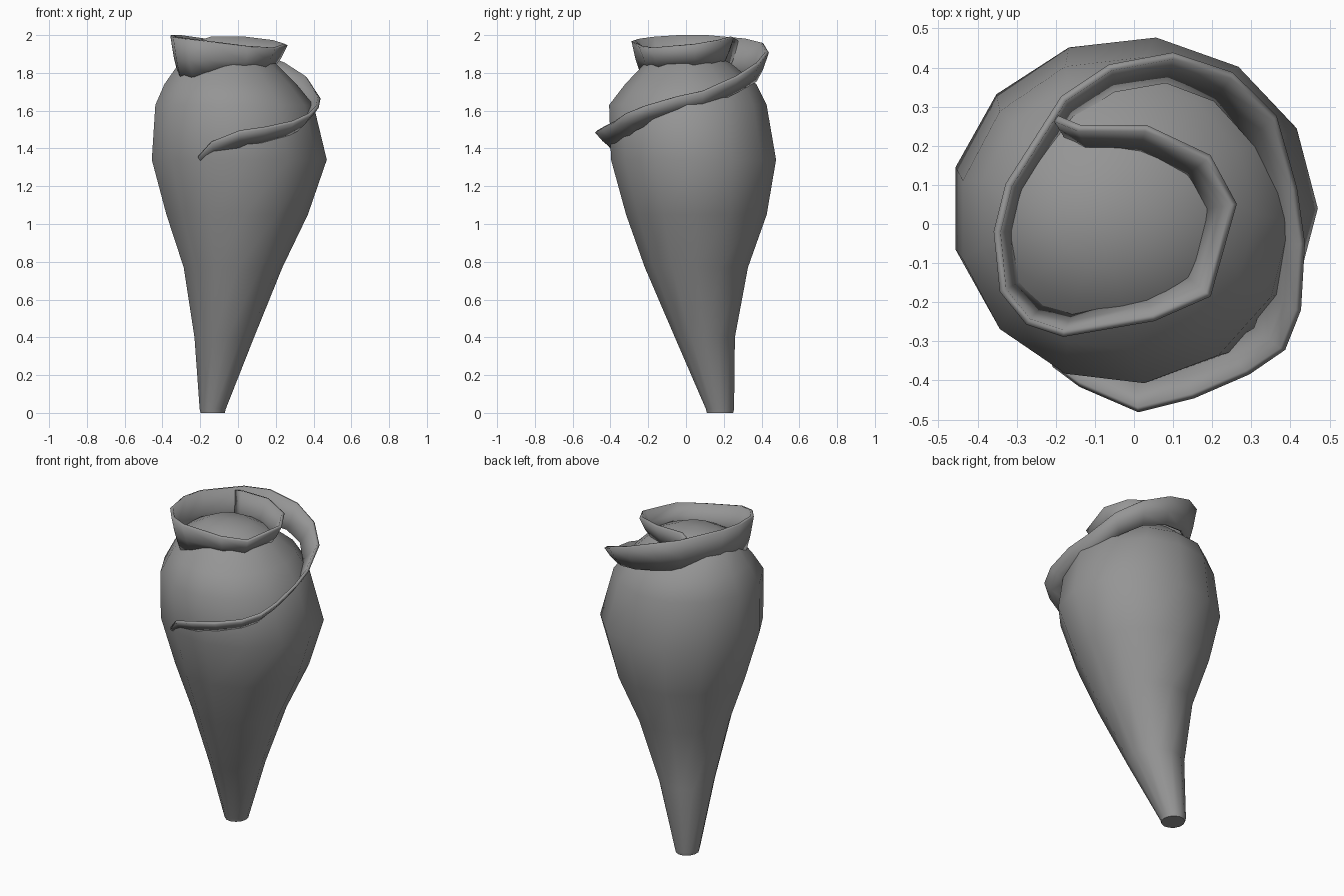
import bpy, bmesh, math
from mathutils import Vector

cube = bpy.data.objects.get("Cube")
if cube:
    bpy.data.objects.remove(cube)

# Single grey material
grey = bpy.data.materials.new("stone_grey")
grey.use_nodes = True
colour = (0.3, 0.3, 0.3, 1)
grey.diffuse_color = colour
grey.node_tree.nodes["Principled BSDF"].inputs["Base Color"].default_value = colour


def finish(name, bm, angle):
    """Turn a bmesh into a smooth shaded, coloured object."""
    bmesh.ops.recalc_face_normals(bm, faces=bm.faces)
    mesh = bpy.data.meshes.new(name)
    bm.to_mesh(mesh)
    bm.free()
    mesh.materials.append(grey)
    obj = bpy.data.objects.new(name, mesh)
    bpy.context.collection.objects.link(obj)
    bpy.ops.object.select_all(action='DESELECT')
    obj.select_set(True)
    bpy.context.view_layer.objects.active = obj
    bpy.ops.object.shade_smooth_by_angle(angle=math.radians(angle))
    return obj


def bridge(bm, a, b, closed):
    """Join two equal rows of vertices with quads."""
    n = len(a)
    for i in range(n if closed else n - 1):
        j = (i + 1) % n
        bm.faces.new((a[i], a[j], b[j], b[i]))


# Body: leaning tapered loft; rings are height, centre x, centre y, radius x, radius y
SIDES = 13
rings = [
    (0, -.135, .18, .065, .07), (.02, -.135, .18, .07, .075),
    (.4, -.075, .1, .16, .16), (.77, -.03, .055, .265, .275),
    (1.05, -.01, .055, .38, .375), (1.34, 0, .04, .47, .44),
    (1.63, -.025, .01, .425, .42), (1.74, -.045, .025, .355, .35),
    (1.85, -.06, .01, .26, .23), (1.91, -.07, .01, .13, .12),
]
bm = bmesh.new()
rows = []
for z, cx, cy, rx, ry in rings:
    turns = [math.tau * i / SIDES for i in range(SIDES)]
    rows.append([bm.verts.new((cx + rx * math.cos(t), cy + ry * math.sin(t), z))
                 for t in turns])
for low, high in zip(rows, rows[1:]):
    bridge(bm, low, high, True)
bm.faces.new(rows[0])
tip = bm.verts.new((-.07, .01, 1.925))
for i in range(SIDES):
    bm.faces.new((rows[-1][i], rows[-1][(i + 1) % SIDES], tip))
finish("body", bm, 50)

# Spiral lip: upper edge x, y, z and the drop to its lower edge
edge = [
    (-.21, -.36, 1.35, .04), (-.14, -.41, 1.43, .07), (.01, -.475, 1.49, .08),
    (.15, -.44, 1.51, .08), (.29, -.38, 1.54, .08), (.38, -.32, 1.58, .08),
    (.42, -.22, 1.62, .08), (.43, -.05, 1.67, .09), (.41, .09, 1.7, .1),
    (.36, .27, 1.78, .1), (.25, .38, 1.85, .12), (.1, .43, 1.91, .15),
    (-.06, .4, 1.96, .18), (-.18, .32, 1.98, .2), (-.32, .1, 2, .22),
    (-.35, -.02, 2, .22), (-.335, -.17, 1.99, .22), (-.27, -.25, 1.98, .2),
    (-.18, -.28, 1.97, .18), (.05, -.24, 1.94, .14), (.19, -.18, 1.93, .11),
    (.255, .05, 1.95, .12), (.19, .17, 1.97, .13), (.03, .245, 1.99, .15),
    (-.14, .245, 1.99, .16), (-.2, .27, 1.97, .16),
]
bm = bmesh.new()
upper, middle, lower = [], [], []
for x, y, z, drop in edge:
    top = Vector((x, y, z))
    inward = Vector((-.03 - x, -y, 0)).normalized()
    inset = .11 - .3 * drop
    upper.append(bm.verts.new(top))
    middle.append(bm.verts.new(top + inward * inset * .45 - Vector((0, 0, drop * .55))))
    lower.append(bm.verts.new(top + inward * inset - Vector((0, 0, drop))))
bridge(bm, upper, middle, False)
bridge(bm, middle, lower, False)
lip = finish("spiral_lip", bm, 60)
thick = lip.modifiers.new("thickness", 'SOLIDIFY')
thick.thickness = .018
thick.offset = 0
